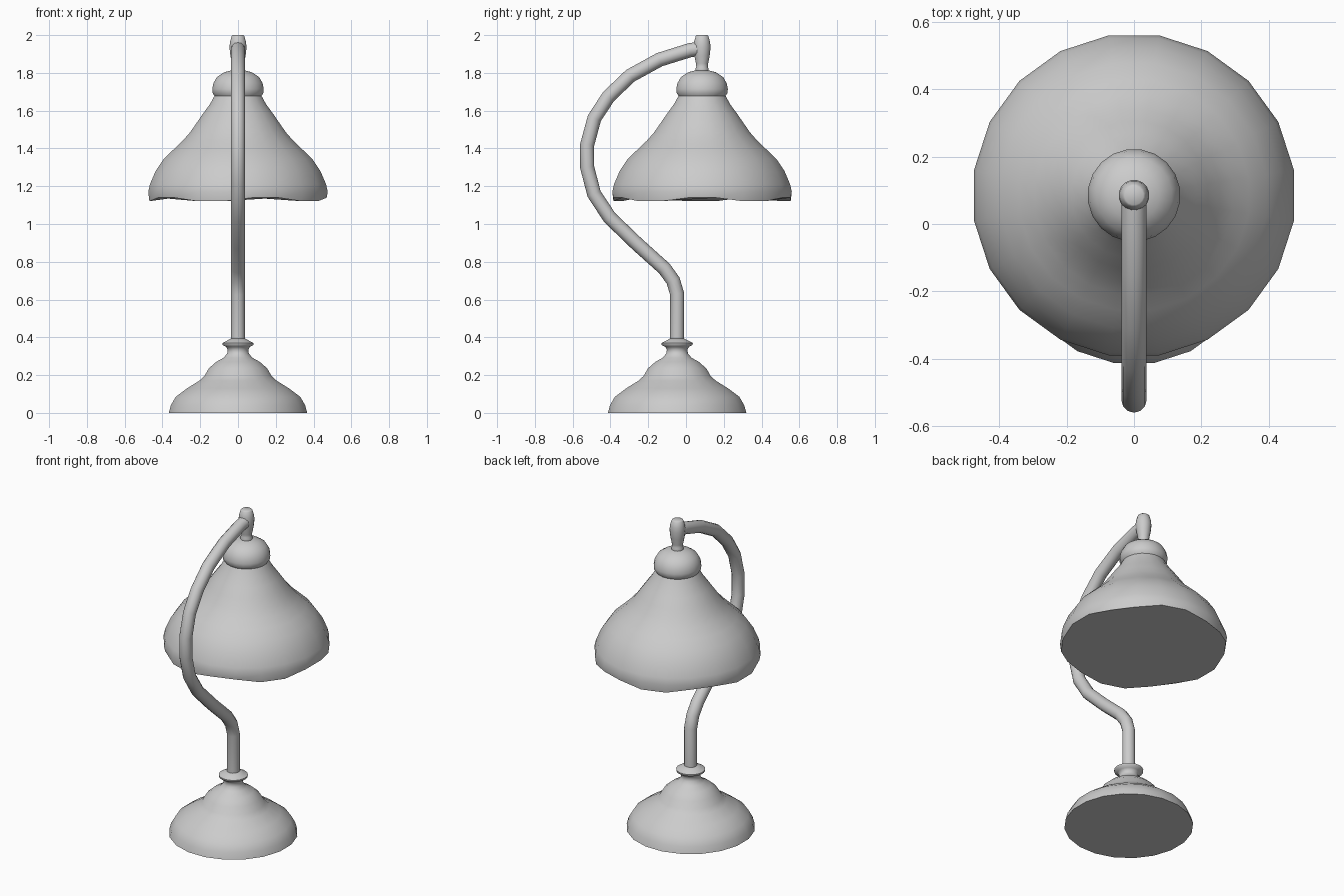
import bpy, bmesh, math

if "Cube" in bpy.data.objects:
    bpy.data.objects.remove(bpy.data.objects["Cube"])


def finish(obj, angle=60):
    bpy.ops.object.select_all(action='DESELECT')
    obj.select_set(True)
    bpy.context.view_layer.objects.active = obj
    bpy.ops.object.shade_smooth_by_angle(angle=math.radians(angle))


def lathe(name, profile, y, sides=20, cap_low=True, cap_high=True, wave=0.0):
    """Revolve (radius, z) points around a vertical axis at (0, y)."""
    bm = bmesh.new()
    rings = []
    for i, (r, z) in enumerate(profile):
        ring = []
        for k in range(sides):
            a = 2 * math.pi * (k + 0.5) / sides
            dz = wave * math.cos(5 * a) if i == 0 else 0
            ring.append(bm.verts.new((r * math.cos(a), y + r * math.sin(a), z + dz)))
        rings.append(ring)
    for lo, hi in zip(rings, rings[1:]):
        for k in range(sides):
            n = (k + 1) % sides
            bm.faces.new((lo[k], lo[n], hi[n], hi[k]))
    if cap_low:
        bm.faces.new(rings[0][::-1])
    if cap_high:
        bm.faces.new(rings[-1])
    mesh = bpy.data.meshes.new(name)
    bm.to_mesh(mesh)
    bm.free()
    obj = bpy.data.objects.new(name, mesh)
    bpy.context.collection.objects.link(obj)
    finish(obj)
    return obj


BASE_Y, SHADE_Y = -0.047, 0.085

# Stepped foot with collar
lathe("base", [(0.371, 0), (0.36, 0.04), (0.334, 0.085), (0.273, 0.13), (0.208, 0.17),
               (0.18, 0.195), (0.157, 0.235), (0.117, 0.27), (0.077, 0.292),
               (0.058, 0.315), (0.055, 0.335), (0.064, 0.35), (0.083, 0.359),
               (0.084, 0.37), (0.06, 0.382), (0.037, 0.394)], BASE_Y)

# Bell shade, closed underneath, with gently wavy rim
lathe("shade", [(0.475, 1.13), (0.481, 1.17), (0.472, 1.21), (0.442, 1.28), (0.398, 1.345),
                (0.345, 1.395), (0.297, 1.44), (0.257, 1.485), (0.222, 1.535), (0.187, 1.585),
                (0.15, 1.635), (0.132, 1.668), (0.126, 1.678)],
      SHADE_Y, wave=0.013, cap_high=False)

# Rounded cap above the shade
lathe("shade_cap", [(0.126, 1.678), (0.137, 1.695), (0.138, 1.715), (0.132, 1.745),
                    (0.113, 1.778), (0.075, 1.803), (0.03, 1.815)], SHADE_Y, cap_low=False)

# Neck and finial
lathe("finial", [(0.034, 1.81), (0.036, 1.822), (0.031, 1.832), (0.033, 1.85), (0.041, 1.89),
                 (0.046, 1.935), (0.043, 1.965), (0.034, 1.995), (0.028, 2.0)],
      SHADE_Y, sides=16)

# Swan-neck arm
path = [(BASE_Y, 0.36), (BASE_Y, 0.63), (-0.068, 0.70), (-0.115, 0.765), (-0.26, 0.895),
        (-0.405, 1.035), (-0.487, 1.16), (-0.523, 1.30), (-0.523, 1.42), (-0.485, 1.56),
        (-0.41, 1.675), (-0.295, 1.785), (-0.14, 1.87), (0.02, 1.92), (SHADE_Y, 1.93)]
curve = bpy.data.curves.new("arm", 'CURVE')
curve.dimensions = '3D'
curve.bevel_depth = 0.0375
curve.bevel_resolution = 4
curve.use_fill_caps = True
spline = curve.splines.new('POLY')
spline.points.add(len(path) - 1)
for p, (y, z) in zip(spline.points, path):
    p.co = (0, y, z, 1)
arm = bpy.data.objects.new("arm", curve)
bpy.context.collection.objects.link(arm)
bpy.ops.object.select_all(action='DESELECT')
arm.select_set(True)
bpy.context.view_layer.objects.active = arm
bpy.ops.object.convert(target='MESH')
finish(bpy.context.view_layer.objects.active)
